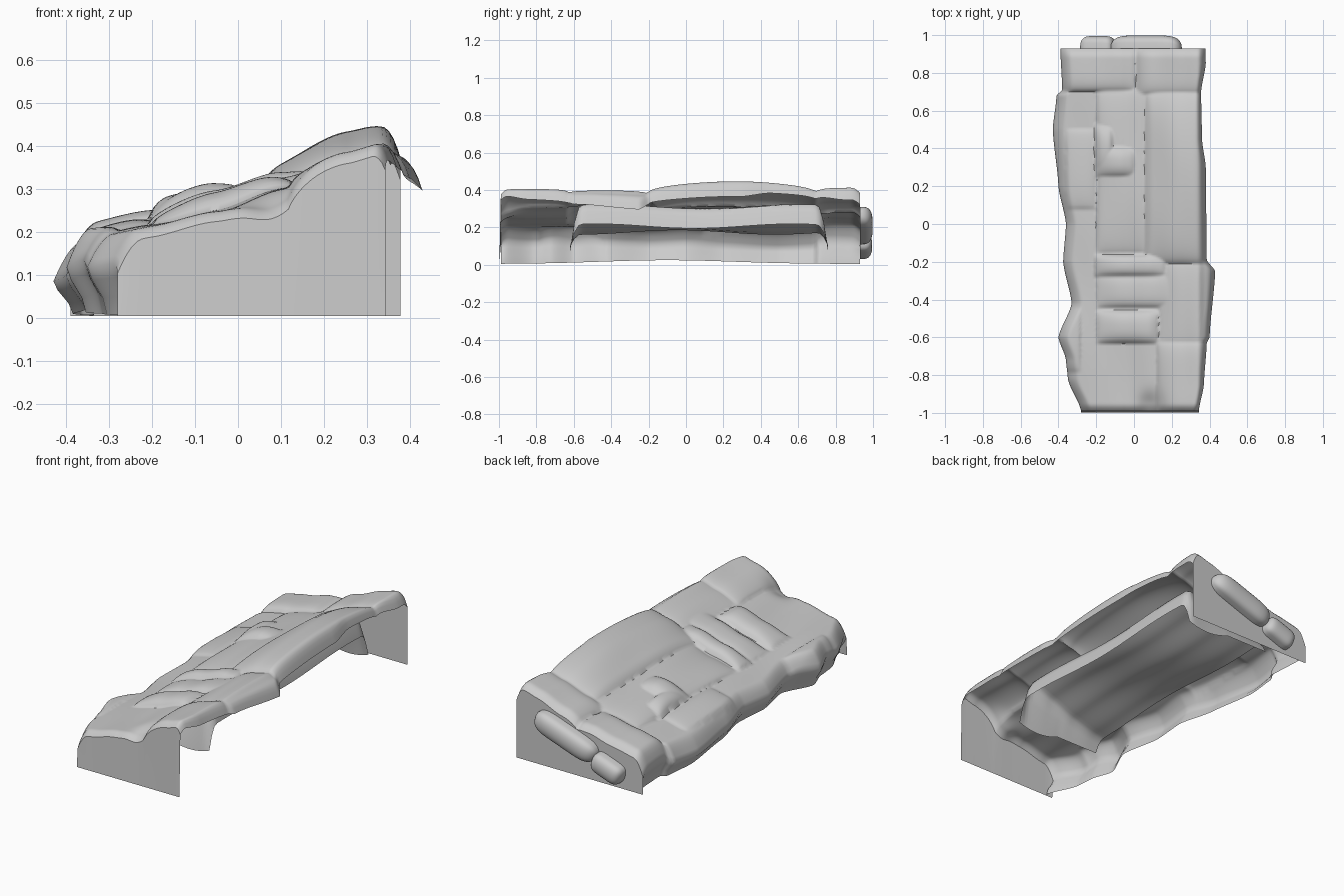
import bpy, bmesh, math

if "Cube" in bpy.data.objects:
    bpy.data.objects.remove(bpy.data.objects["Cube"])


def lerp(table, t):
    """Soft interpolation through (position, value) pairs."""
    if t <= table[0][0]:
        return table[0][1]
    for (a, va), (b, vb) in zip(table, table[1:]):
        if t <= b:
            k = (t - a) / (b - a)
            k = k * k * (3 - 2 * k) * 0.5 + k * 0.5
            return va + (vb - va) * k
    return table[-1][1]


def sheet(name, rows):
    """Skin a grid of points into a smooth open surface."""
    bm = bmesh.new()
    vs = [[bm.verts.new(p) for p in r] for r in rows]
    for a, b in zip(vs, vs[1:]):
        for i in range(len(a) - 1):
            bm.faces.new((a[i], a[i + 1], b[i + 1], b[i]))
    me = bpy.data.meshes.new(name)
    bm.to_mesh(me)
    bm.free()
    ob = bpy.data.objects.new(name, me)
    bpy.context.collection.objects.link(ob)
    bpy.ops.object.select_all(action='DESELECT')
    ob.select_set(True)
    bpy.context.view_layer.objects.active = ob
    bpy.ops.object.shade_smooth_by_angle(angle=math.radians(50))
    return ob


# Plan outline and slope profile
LEFT = [(-.99, -.28), (-.82, -.35), (-.72, -.36), (-.6, -.40), (-.42, -.33), (-.2, -.375),
        (0, -.36), (.2, -.40), (.5, -.43), (.68, -.41), (.71, -.38), (.93, -.39)]
RIGHT = [(-.99, .343), (-.85, .37), (-.63, .385), (-.6, .40), (-.25, .43), (-.19, .385),
         (.3, .38), (.45, .36), (.7, .355), (.85, .38), (.93, .378)]
SLOPE = [(-.43, .15), (-.35, .185), (-.2, .215), (-.05, .25), (.1, .30), (.25, .355),
         (.34, .38), (.38, .36), (.43, .33)]

# Cushions: x0, x1, y0, y1, rise, edge power
PADS = [
    (.05, .40, -.21, .71, .075, 2.6),    # long right cushion
    (.01, .40, .68, .97, .035, 4),       # back right cushion
    (-.42, .01, .70, .97, .035, 4),      # back left cushion
    (-.36, -.19, .08, .50, .025, 2),     # left oval
    (-.20, .07, -.16, .72, .035, 4),     # centre panel
    (-.21, .02, .24, .42, .065, 2.4),    # centre lump
    (-.21, -.10, .26, .53, .062, 2.4),   # lump ridge
    (-.21, .17, -.28, -.16, .05, 2.4),   # upper roll
    (-.20, .20, -.44, -.26, .03, 2.4),   # middle roll
    (-.20, .13, -.63, -.46, .04, 2.4),   # lower roll
    (.13, .43, -.66, -.20, .015, 4),     # right flare
    (.12, .40, -1.05, -.62, .03, 4),     # front right cushion
    (-.45, -.28, -.78, -.45, .02, 2.4),  # left lump
]


def height(x, y):
    z = lerp(SLOPE, x)
    rise = 0
    for x0, x1, y0, y1, h, p in PADS:
        u = abs(2 * x - x0 - x1) / (x1 - x0)
        v = abs(2 * y - y0 - y1) / (y1 - y0)
        if u < 1 and v < 1:
            rise = max(rise, h * math.sqrt((1 - u ** p) * (1 - v ** p)))
    # dip in the front edge and gentle waviness
    dip = .04 * math.exp(-((x - .08) / .06) ** 2 - ((y + .97) / .07) ** 2)
    wave = .004 * math.sin(9 * y + 7 * x) * math.cos(11 * x)
    return z + rise + wave - dip


def top_row(y, cols=80):
    l, r = lerp(LEFT, y), lerp(RIGHT, y)
    row = []
    for i in range(cols + 1):
        x = l + (r - l) * i / cols
        z = height(x, y)
        z -= .065 * max(0, 1 - (x - l) / .06) ** 2
        z -= .035 * max(0, 1 - (r - x) / .03) ** 2
        z -= .025 * max(0, 1 - (y + .99) / .04) ** 2 + .025 * max(0, 1 - (.93 - y) / .05) ** 2
        row.append((x, y, z))
    return row


def tuck(row):
    """Carry the low left edge down and under."""
    x, y, z = row[0]
    low = .005 + .02 * math.exp(-((y + .1) / .5) ** 2)
    return [(x + .045, y, low), (x + .035, y, z * .4), (x + .01, y, z * .75)] + row


# Draped cushion top with its tucked left side
ys = [-.99 + 1.92 * j / 190 for j in range(191)]
sheet("cushioned_top", [tuck(top_row(y)) for y in ys])

# Front and back walls, hanging from the ends of the top
for name, y, steps in (("front_wall", -.99, (0, .5, 1)), ("back_wall", .93, (1, .5, 0))):
    edge = top_row(y)
    out = -.008 if y < 0 else 0
    sheet(name, [[(x, y + out * (1 - k), .004 + (z - .004) * k) for x, y, z in edge]
                 for k in steps])

# Lining under the cushions: ends and right side turn down
lining = []
for j in range(61):
    y = -.62 + 1.38 * j / 60
    end = max(0, 1 - min(y + .62, .76 - y) / .06) ** 2
    row = []
    for i in range(31):
        x = -.26 + .52 * i / 30
        z = lerp(SLOPE, x) - .03 - .012 * math.sin(6 * y + 5 * x)
        z -= .12 * max(0, 1 - (.26 - x) / .05) ** 2
        foot = .07 + 1.6 * (x - .14) ** 2 if x > .0 else .10
        row.append((x, y, z * (1 - end) + min(foot, z) * end))
    lining.append(row)
sheet("inner_lining", lining)


def strap(name, a, b, radius, bulge):
    """Rounded strap lying down the slope of the back wall."""
    (xa, za), (xb, zb) = a, b
    n = math.hypot(xb - xa, zb - za)
    dx, dz = (xb - xa) / n, (zb - za) / n
    rows = []
    for i in range(25):
        t = -math.cos(math.pi * i / 24)
        s = max(0, 1 - abs(t) ** 6) ** .5
        cx, cz = (xa + xb) / 2 + dx * n / 2 * t, (za + zb) / 2 + dz * n / 2 * t
        row = []
        for k in range(17):
            q = math.pi * k / 16
            w = math.cos(q) * radius * s
            row.append((cx - dz * w, .93 + bulge * max(0, math.sin(q)) ** .5 * s, cz + dx * w))
        rows.append(row)
    sheet(name, rows)


# Two straps on the back wall
strap("long_back_strap", (-.12, .145), (.25, .275), .06, .068)
strap("short_back_strap", (-.28, .07), (-.10, .135), .055, .065)
